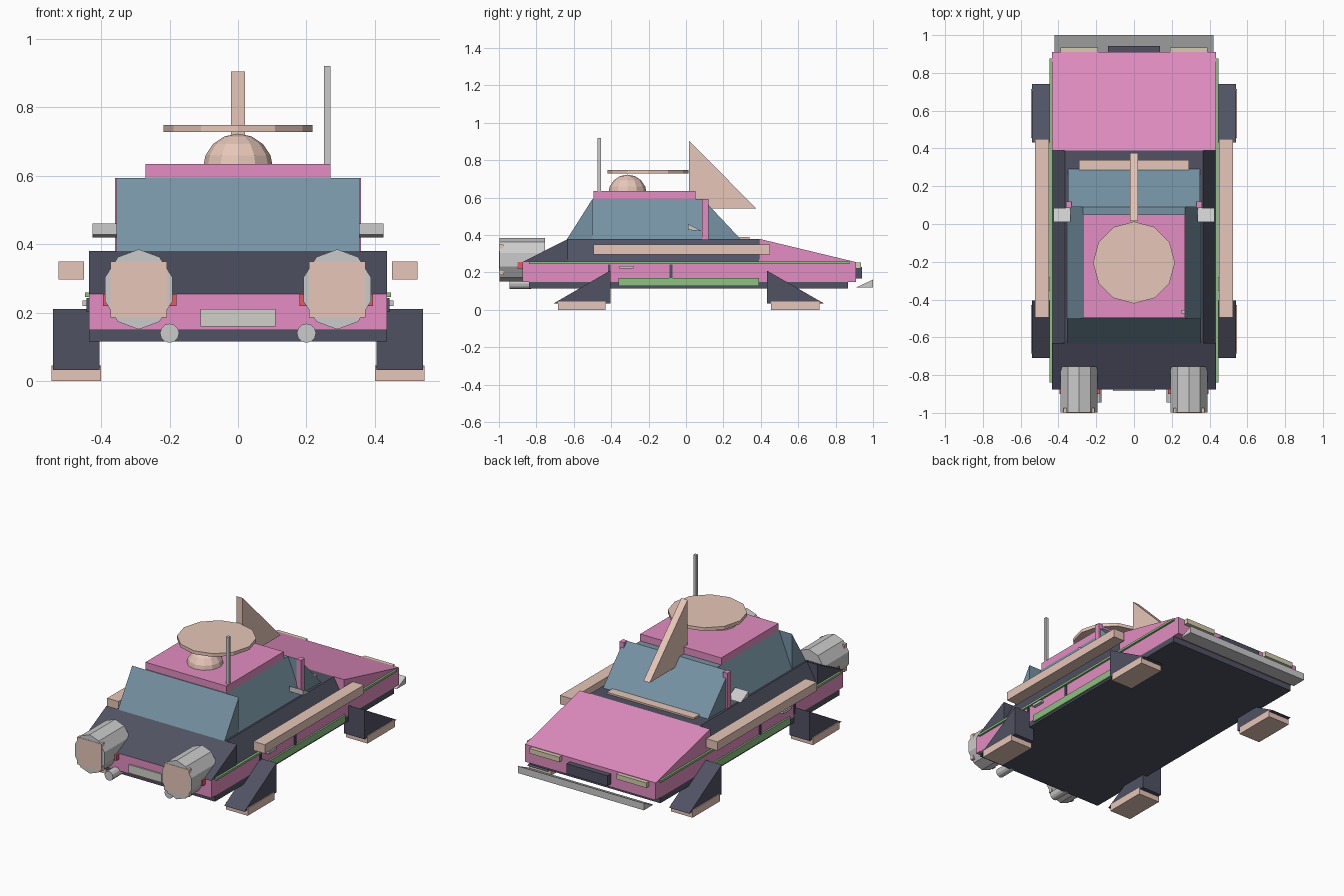
import bpy, bmesh, math
from mathutils import Matrix

if "Cube" in bpy.data.objects:
    bpy.data.objects.remove(bpy.data.objects["Cube"])

COLORS = {
    "pink": (0.77, 0.27, 0.54, 1), "dark": (0.08, 0.085, 0.125, 1),
    "glass": (0.18, 0.29, 0.37, 1), "tan": (0.80, 0.57, 0.48, 1),
    "green": (0.26, 0.54, 0.22, 1), "red": (0.79, 0.10, 0.13, 1),
    "cream": (0.66, 0.62, 0.42, 1), "plate": (0.62, 0.64, 0.58, 1),
}
MATS = {}
for key, col in COLORS.items():
    MATS[key] = bpy.data.materials.new(key)
    MATS[key].diffuse_color = col


def finish(name, bm, color):
    bmesh.ops.recalc_face_normals(bm, faces=bm.faces)
    me = bpy.data.meshes.new(name)
    bm.to_mesh(me)
    bm.free()
    if color:
        me.materials.append(MATS[color])
    ob = bpy.data.objects.new(name, me)
    bpy.context.collection.objects.link(ob)
    return ob


def loft(name, a, b, color):
    """Solid between two matching rings of 3D points."""
    bm = bmesh.new()
    va = [bm.verts.new(p) for p in a]
    vb = [bm.verts.new(p) for p in b]
    n = len(a)
    bm.faces.new(va)
    bm.faces.new(vb)
    for i in range(n):
        j = (i + 1) % n
        bm.faces.new((va[i], va[j], vb[j], vb[i]))
    return finish(name, bm, color)


def side_prism(name, pts, x0, x1, color=None):
    """Extrude a (y, z) profile along x."""
    return loft(name, [(x0, y, z) for y, z in pts], [(x1, y, z) for y, z in pts], color)


def front_prism(name, pts, y0, y1, color=None):
    """Extrude an (x, z) profile along y."""
    return loft(name, [(x, y0, z) for x, z in pts], [(x, y1, z) for x, z in pts], color)


def box(name, x0, x1, y0, y1, z0, z1, color=None):
    return side_prism(name, [(y0, z0), (y1, z0), (y1, z1), (y0, z1)], x0, x1, color)


def both(ob):
    """Mirror a part across x = 0."""
    m = ob.modifiers.new("mirror", "MIRROR")
    m.use_axis[0] = True
    return ob


def ring(cx, cz, rx, rz, n, phase=math.pi / 2):
    return [(cx + rx * math.cos(phase + 2 * math.pi * i / n),
             cz + rz * math.sin(phase + 2 * math.pi * i / n)) for i in range(n)]


# Lower hull
box("chassis", -.435, .435, -.84, .865, .115, .15, "dark")
box("hull", -.435, .435, -.875, .91, .15, .255, "pink")

# Upper hull: front wedge, sloped-side deck, rear deck wedge
side_prism("front_wedge", [(-.875, .255), (-.63, .255), (-.63, .38)], -.435, .435, "dark")
front_prism("deck", [(-.435, .255), (.435, .255), (.365, .38), (-.365, .38)], -.63, .39, "dark")
side_prism("rear_hood", [(.39, .255), (.91, .255), (.39, .38)], -.435, .435, "pink")

# Cabin glass and roof
side_prism("front_window", [(-.635, .38), (-.5, .38), (-.5, .593)], -.355, .355, "glass")
front_prism("side_windows", [(-.355, .38), (.355, .38), (.27, .593), (-.27, .593)], -.5, .09, "glass")
side_prism("rear_window", [(.09, .38), (.29, .38), (.09, .593)], -.35, .35, "glass")
box("roof", -.27, .27, -.495, .05, .593, .635, "pink")
both(box("roof_pillar", .33, .36, .085, .12, .38, .593, "pink"))

# Side details
both(box("side_rail", .45, .525, -.495, .45, .297, .35, "tan"))
both(box("trim_stripe", .43, .447, -.84, .875, .246, .259, "green"))
both(box("side_sill", .43, .445, -.36, .39, .127, .17, "green"))
both(box("door_handle", .43, .455, -.355, -.28, .22, .235))
for y in (-.41, -.08):
    both(box("door_gap", .43, .442, y - .007, y + .007, .17, .243, "dark"))
both(side_prism("side_mirror", [(.01, .46), (.01, .428), (.085, .42)], .335, .425))

# Legs and feet
both(side_prism("front_leg", [(-.405, .21), (-.405, .033), (-.71, .033)], .405, .54, "dark"))
both(side_prism("rear_leg", [(.432, .21), (.432, .033), (.74, .033)], .405, .54, "dark"))
both(box("front_foot", .40, .545, -.685, -.43, 0, .045, "tan"))
both(box("rear_foot", .40, .545, .455, .715, 0, .045, "tan"))

# Front: thrusters, exhausts, lights, plate
both(front_prism("thruster", ring(.29, .268, .103, .117, 10), -.998, -.755))
both(box("thruster_plate", .208, .373, -1.0, -.975, .186, .35, "tan"))
both(front_prism("exhaust_pipe", ring(.2, .14, .028, .028, 12), -.945, -.83))
both(box("red_light", .18, .395, -.9, -.87, .22, .255, "red"))
box("number_plate", -.11, .11, -.885, -.87, .16, .21, "plate")

# Rear: bumper, lamps, grille
side_prism("rear_bumper", [(.91, .12), (1.0, .12), (1.0, .162)], -.42, .42)
both(box("rear_lamp", .19, .39, .905, .935, .222, .252, "cream"))
box("rear_grille", -.137, .137, .905, .942, .168, .23, "dark")

# Roof equipment
box("wiper_bar", -.29, .29, .285, .34, .375, .39, "tan")
side_prism("tail_fin", [(.015, .905), (.015, .543), (.375, .543)], -.021, .021, "tan")
box("antenna", .252, .27, -.473, -.455, .593, .92)
disc = ring(0, -.204, .217, .217, 12, 0)
loft("roof_disc", [(x, y, .728) for x, y in disc], [(x, y, .748) for x, y in disc], "tan")

# Half-dome under the disc
bm = bmesh.new()
bmesh.ops.create_uvsphere(bm, u_segments=12, v_segments=8, radius=.103)
cut = bmesh.ops.bisect_plane(bm, geom=bm.verts[:] + bm.edges[:] + bm.faces[:],
                             plane_co=(0, 0, -.015), plane_no=(0, 0, 1), clear_inner=True)
bmesh.ops.holes_fill(bm, edges=[e for e in bm.edges if e.is_boundary])
bmesh.ops.transform(bm, matrix=Matrix.Translation((0, -.313, .62)), verts=bm.verts)
finish("roof_dome", bm, "tan")

for m in bpy.data.materials:
    if m.users and not m.is_grease_pencil:
        m.use_nodes = True
        m.node_tree.nodes["Principled BSDF"].inputs["Base Color"].default_value = m.diffuse_color
